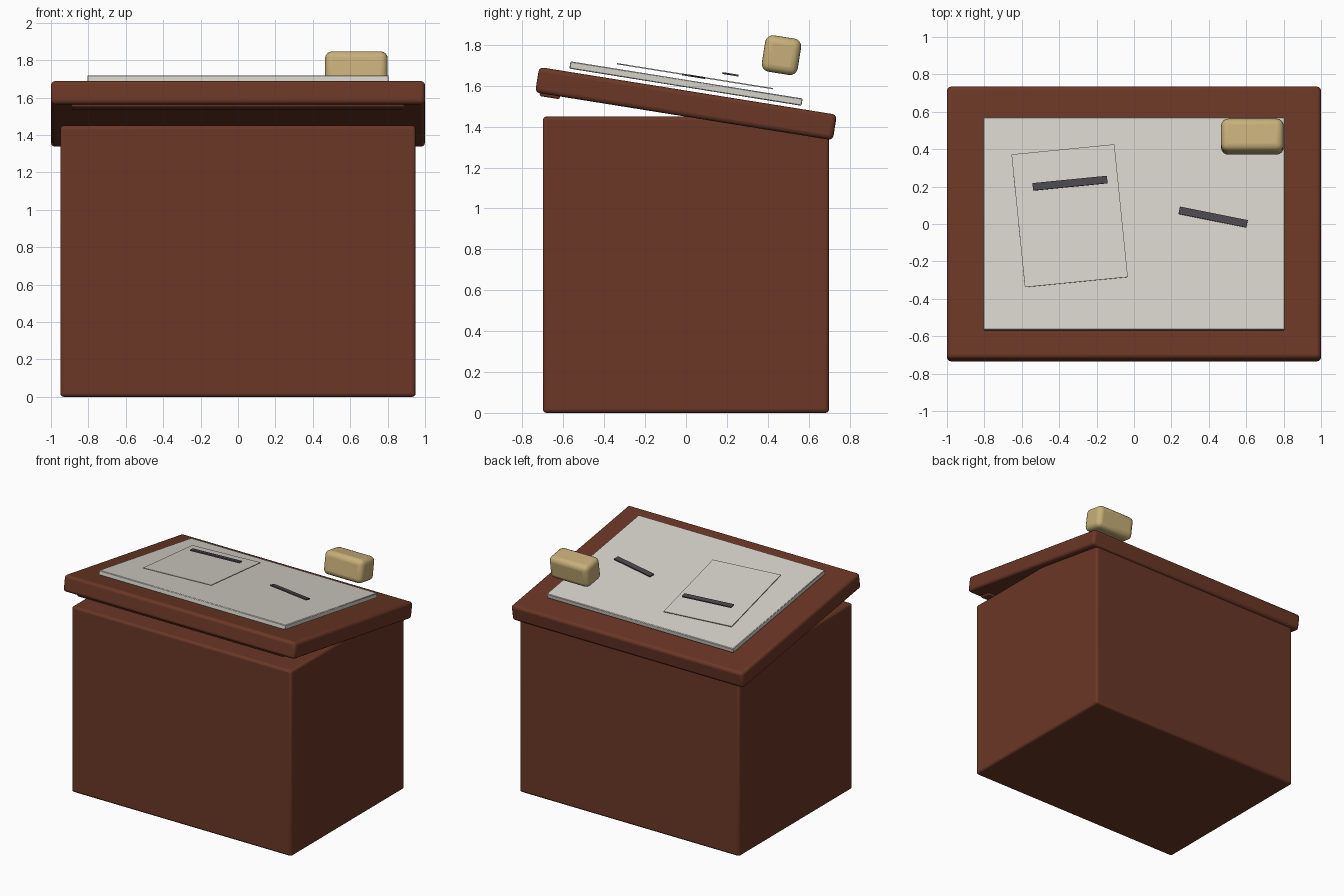
import bpy
import bmesh
from math import radians
from mathutils import Matrix, Vector

if "Cube" in bpy.data.objects:
    bpy.data.objects.remove(bpy.data.objects["Cube"], do_unlink=True)

TILT = Matrix.Rotation(radians(-9.1), 4, 'X')


def material(name, r, g, b):
    mat = bpy.data.materials.new(name)
    mat.use_nodes = True
    mat.diffuse_color = (r, g, b, 1)
    bsdf = mat.node_tree.nodes["Principled BSDF"]
    bsdf.inputs["Base Color"].default_value = (r, g, b, 1)
    bsdf.inputs["Roughness"].default_value = 0.8
    return mat


wood = material("reddish brown wood", 0.145, 0.038, 0.019)
paper = material("off white paper", 0.67, 0.65, 0.59)
foam = material("tan foam", 0.57, 0.43, 0.19)
graphite = material("dark graphite", 0.068, 0.064, 0.074)


def box(name, size, location, mat, bevel=0.0, segments=3, tilted=True, turn=0.0):
    """Box turned in its own plane, then tilted with the desk top."""
    mesh = bpy.data.meshes.new(name)
    bm = bmesh.new()
    bmesh.ops.create_cube(bm, size=1)
    bmesh.ops.scale(bm, vec=Vector(size), verts=bm.verts)
    bm.to_mesh(mesh)
    bm.free()
    mesh.materials.append(mat)
    obj = bpy.data.objects.new(name, mesh)
    bpy.context.collection.objects.link(obj)
    rotation = Matrix.Rotation(radians(turn), 4, 'Z')
    if tilted:
        rotation = TILT @ rotation
    obj.matrix_world = Matrix.Translation(location) @ rotation
    if bevel:
        mod = obj.modifiers.new("soft edges", 'BEVEL')
        mod.width = bevel
        mod.segments = segments
        bpy.ops.object.select_all(action='DESELECT')
        obj.select_set(True)
        bpy.context.view_layer.objects.active = obj
        bpy.ops.object.shade_smooth_by_angle(angle=radians(40))
    return obj


# Upright cabinet and its sloping top
box("cabinet", (1.90, 1.40, 1.45), (0, 0, 0.725), wood, bevel=0.018, tilted=False)
box("sloping_top", (2.0, 1.475, 0.126), (0, 0, 1.513), wood, bevel=0.022)

# Rail under the raised front edge
box("front_rail", (1.78, 0.10, 0.036), (0, -0.665, 1.56), wood, bevel=0.01)

# Drawing pad with a loose page above it
box("drawing_pad", (1.61, 1.15, 0.036), (0, 0, 1.611), paper, bevel=0.004, segments=1)
box("loose_page", (0.553, 0.722, 0.006), (-0.344, 0.044, 1.647), paper, turn=5.7)

# Drawing sticks
box("page_stick", (0.40, 0.04, 0.009), (-0.342, 0.218, 1.656), graphite, turn=5.7)
box("pad_stick", (0.37, 0.04, 0.009), (0.423, 0.037, 1.647), graphite, turn=-11.5)

# Rounded foam block at the back corner
box("foam_block", (0.335, 0.178, 0.180), (0.633, 0.467, 1.75), foam, bevel=0.038, segments=4)
